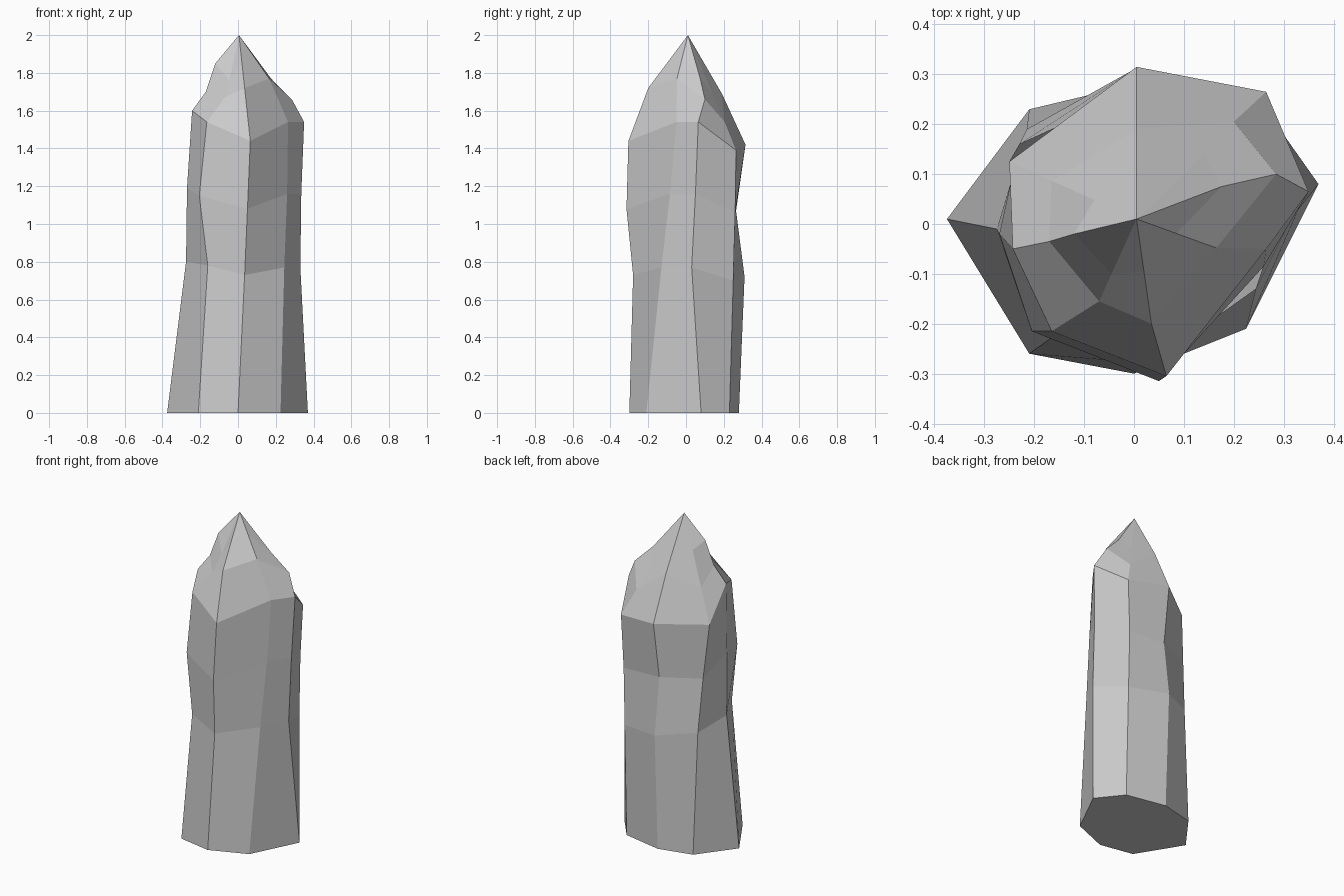
import bpy, bmesh
from mathutils import Vector

if "Cube" in bpy.data.objects:
    bpy.data.objects.remove(bpy.data.objects["Cube"])

APEX = Vector((0.005, 0.01, 2.0))
LEVELS = 6


def edge(*points):
    """One long crystal edge, base upward; missing levels run straight to the tip."""
    pts = [Vector(p) for p in points]
    last, missing = pts[-1], LEVELS - len(pts)
    for i in range(missing):
        pts.append(last.lerp(APEX, (i + 1) / (missing + 1)))
    return pts


# Eight edges, counter-clockwise from the right side
right = edge((.37, .08, 0), (.33, .03, .77), (.335, .05, 1.16),
             (.35, .065, 1.54), (.285, .10, 1.66), (.175, .075, 1.77))
back_right = edge((.25, .23, 0), (.25, .25, .70), (.25, .26, 1.06),
                  (.265, .265, 1.39), (.20, .205, 1.54), (.14, .14, 1.69))
back = edge((0, .28, 0), (0, .31, .72), (0, .265, 1.07),
            (.005, .315, 1.42), (.005, .19, 1.69))
back_left = edge((-.21, .23, 0), (-.215, .19, .75), (-.23, .16, 1.08),
                 (-.25, .125, 1.41))
left = edge((-.375, .01, 0), (-.275, -.01, .80), (-.27, -.02, 1.19),
            (-.243, -.05, 1.60), (-.17, -.035, 1.70), (-.12, -.02, 1.85))
front_left = edge((-.21, -.26, 0), (-.16, -.225, .78), (-.205, -.215, 1.15),
                  (-.165, -.215, 1.54), (-.07, -.155, 1.67), (-.045, -.10, 1.76))
front = edge((0, -.30, 0), (.035, -.28, .73), (.05, -.315, 1.08),
             (.065, -.305, 1.44), (.035, -.20, 1.72))
front_right = edge((.225, -.21, 0), (.245, -.13, .77), (.26, -.085, 1.16),
                   (.265, -.05, 1.54), (.165, -.048, 1.77))
columns = [right, back_right, back, back_left, left, front_left, front, front_right]

# Skin the edges into side facets, a pointed tip and a flat base
bm = bmesh.new()
grid = [[bm.verts.new(p) for p in col] for col in columns]
tip = bm.verts.new(APEX)
for a, b in zip(grid, grid[1:] + grid[:1]):
    for k in range(LEVELS - 1):
        bm.faces.new((a[k], b[k], b[k + 1], a[k + 1]))
    bm.faces.new((a[-1], b[-1], tip))
bm.faces.new([col[0] for col in reversed(grid)])
bmesh.ops.recalc_face_normals(bm, faces=bm.faces[:])

mesh = bpy.data.meshes.new("crystal")
bm.to_mesh(mesh)
bm.free()
bpy.context.collection.objects.link(bpy.data.objects.new("crystal", mesh))
